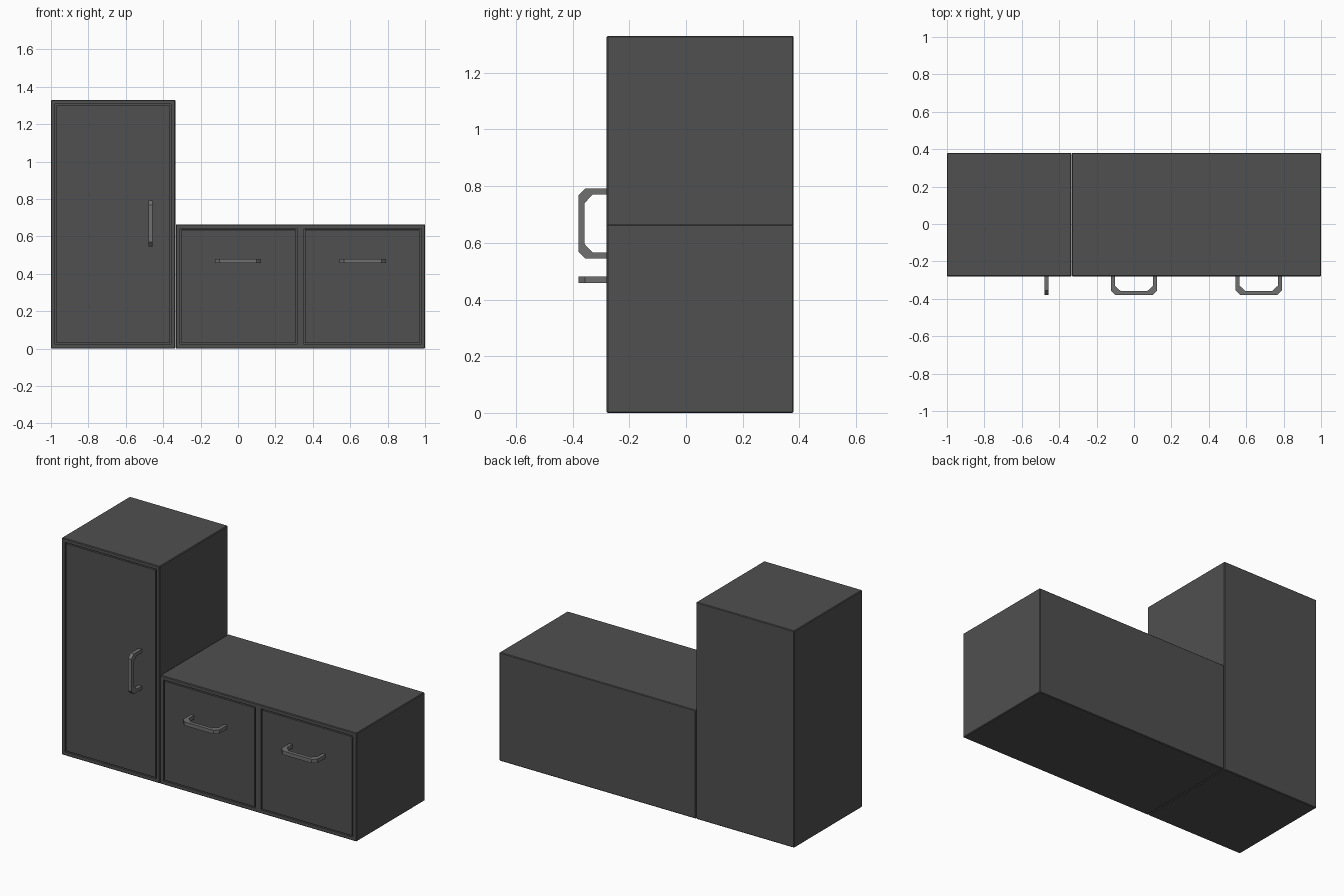
import bpy, bmesh
from mathutils import Vector

if "Cube" in bpy.data.objects:
    bpy.data.objects.remove(bpy.data.objects["Cube"])


def material(name, v):
    m = bpy.data.materials.new(name)
    m.diffuse_color = (v, v, v, 1)
    m.use_nodes = True
    m.node_tree.nodes["Principled BSDF"].inputs["Base Color"].default_value = m.diffuse_color
    return m


BODY = material("dark grey", 0.08)
METAL = material("mid grey", 0.16)
FRONT, BACK = -0.28, 0.38


def finish(bm, name, mat):
    bmesh.ops.recalc_face_normals(bm, faces=bm.faces)
    me = bpy.data.meshes.new(name)
    bm.to_mesh(me)
    bm.free()
    me.materials.append(mat)
    ob = bpy.data.objects.new(name, me)
    bpy.context.collection.objects.link(ob)
    return ob


def cabinet(name, x0, x1, height, doors):
    """Softly bevelled box whose front is split into doors outlined by a groove."""
    bm = bmesh.new()
    bmesh.ops.create_cube(bm, size=1)
    for v in bm.verts:
        v.co = ((x0 + x1) / 2 + v.co.x * (x1 - x0),
                FRONT if v.co.y < 0 else BACK, height * (v.co.z + 0.5))
    bmesh.ops.bevel(bm, geom=bm.edges[:], offset=0.004, segments=1, affect='EDGES')
    # split the front into door bays
    for i in range(1, doors):
        x = x0 + (x1 - x0) * i / doors
        front = [f for f in bm.faces if f.normal.y < -0.9]
        geom = front + list({e for f in front for e in f.edges})
        bmesh.ops.bisect_plane(bm, geom=geom, plane_co=(x, 0, 0), plane_no=(1, 0, 0))
    bm.normal_update()
    # frame, recessed groove, then the door raised back to flush
    bays = [f for f in bm.faces if f.normal.y < -0.9]
    bmesh.ops.inset_individual(bm, faces=bays, thickness=0.026)
    bmesh.ops.inset_individual(bm, faces=bays, thickness=0.0005, depth=-0.012)
    bmesh.ops.inset_individual(bm, faces=bays, thickness=0.009)
    bmesh.ops.inset_individual(bm, faces=bays, thickness=0.0005, depth=0.012)
    return finish(bm, name, BODY)


def handle(name, x, z, upright=False):
    """Bracket handle with chamfered corners, extruded from a flat outline."""
    half = [(0.123, 0), (0.123, 0.076), (0.099, 0.1)]
    inner = [(0.072, 0.078), (0.102, 0.05), (0.102, 0)]
    outer_path = half + [(-a, d) for a, d in reversed(half)]
    inner_path = [(-a, d) for a, d in reversed(inner)] + inner
    w = 0.0115
    place = lambda a, d, s: Vector((x + s, FRONT - d, z + a) if upright
                                   else (x + a, FRONT - d, z + s))
    bm = bmesh.new()
    n = len(half)
    out = [[bm.verts.new(place(a, d, s)) for a, d in outer_path] for s in (-w, w)]
    inn = [[bm.verts.new(place(a, d, s)) for a, d in reversed(inner_path)] for s in (-w, w)]
    for i in range(2 * n - 1):
        j = i + 1
        for k in (0, 1):
            bm.faces.new((out[k][i], out[k][j], inn[k][j], inn[k][i]))
        for p in (out, inn):
            bm.faces.new((p[0][i], p[0][j], p[1][j], p[1][i]))
    for i in (0, -1):
        bm.faces.new((out[0][i], out[1][i], inn[1][i], inn[0][i]))
    return finish(bm, name, METAL)


# cabinets
cabinet("tall_cabinet", -1, -0.3345, 1.33, 1)
cabinet("low_cabinet", -0.3325, 1, 0.665, 2)

# handles
handle("tall_door_handle", -0.468, 0.668, upright=True)
for side, x in (("left", 0.0), ("right", 0.667)):
    handle(side + "_door_handle", x, 0.469)
